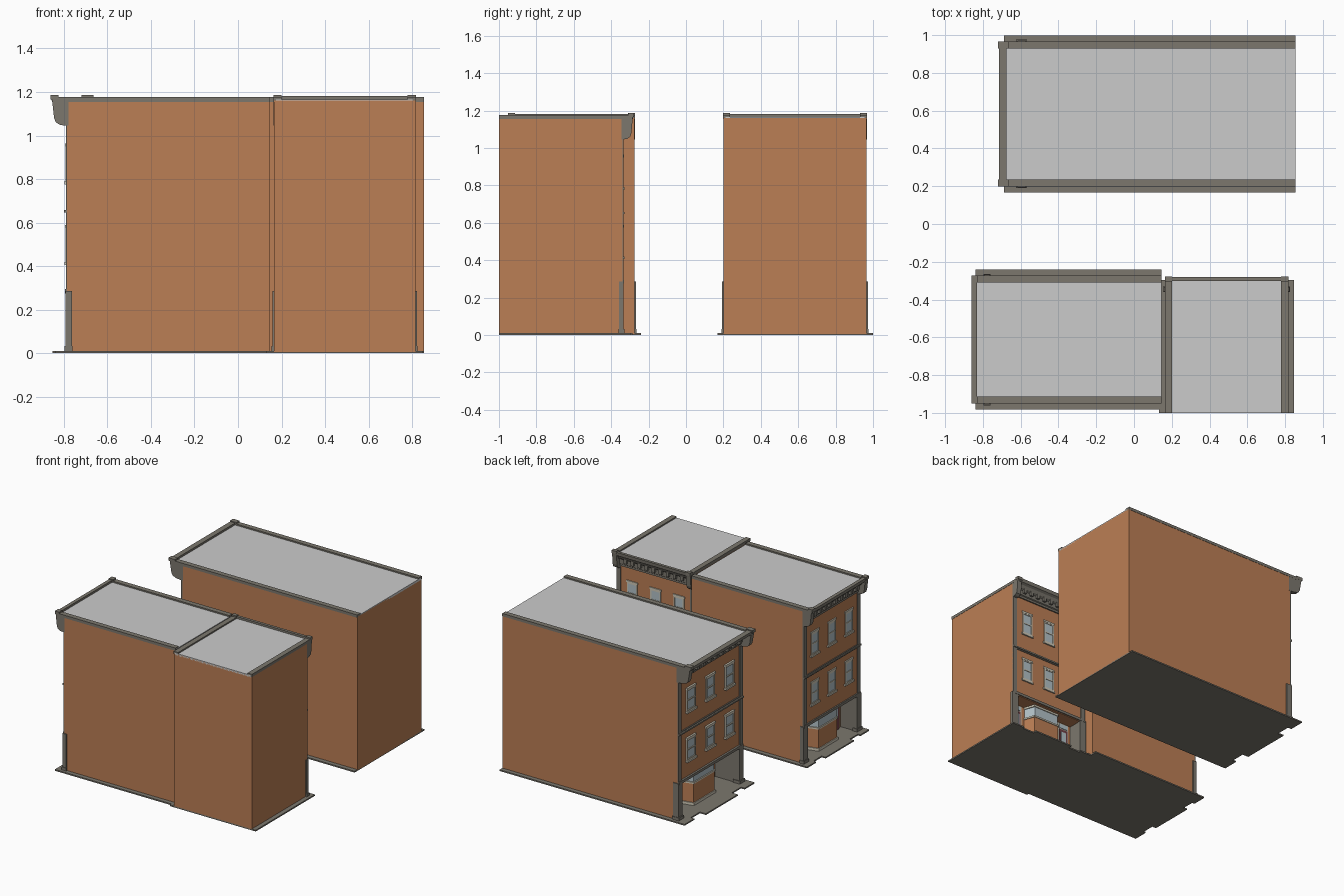
import bpy, bmesh
from math import pi
from mathutils import Matrix

if "Cube" in bpy.data.objects:
    bpy.data.objects.remove(bpy.data.objects["Cube"])


def material(name, rgb):
    m = bpy.data.materials.new(name)
    m.diffuse_color = (*rgb, 1)
    m.use_nodes = True
    m.node_tree.nodes["Principled BSDF"].inputs["Base Color"].default_value = m.diffuse_color
    return m


BRICK = material("brick", (0.50, 0.21, 0.09))
TRIM = material("stone_trim", (0.20, 0.185, 0.155))
ROOF = material("roofing", (0.60, 0.60, 0.60))
FRAME = material("cream_frame", (0.62, 0.58, 0.47))
GLASS = material("glass", (0.45, 0.54, 0.58))
DOOR = material("door_paint", (0.16, 0.05, 0.06))


def prism(bm, pts, axis, a, b):
    """Extrude a profile: (y, z) points along x, or (x, y) points along z."""
    put = (lambda p, t: (t, *p)) if axis == "x" else (lambda p, t: (*p, t))
    lo = [bm.verts.new(put(p, a)) for p in pts]
    hi = [bm.verts.new(put(p, b)) for p in pts]
    faces = [bm.faces.new(lo), bm.faces.new(hi)]
    n = len(pts)
    for i in range(n):
        j = (i + 1) % n
        faces.append(bm.faces.new((lo[i], lo[j], hi[j], hi[i])))
    bmesh.ops.recalc_face_normals(bm, faces=faces)


def box(bm, x0, x1, y0, y1, z0, z1):
    prism(bm, [(x0, y0), (x1, y0), (x1, y1), (x0, y1)], "z", z0, z1)


def building(tag, origin, angle, W, L, s):
    """Local frame: facade on y=0 facing -y, width W, length L, facade relief scaled by s."""
    place = Matrix.Translation((*origin, 0)) @ Matrix.Rotation(angle, 4, "Z")
    h, k = W / 2, W / 0.765
    parts = {}

    def part(name, mat):
        if name not in parts:
            parts[name] = (bmesh.new(), mat)
        return parts[name][0]

    def both(bm, x0, x1, *rest):
        box(bm, x0, x1, *rest)
        box(bm, -x1, -x0, *rest)

    back = 0.13 * s
    # brick body: upper storeys, and ground floor behind the recess
    b = part("brick_walls", BRICK)
    box(b, -h, h, 0, L, 0.27, 1.16)
    box(b, -h, h, back, L, 0.005, 0.27)
    both(b, h - 0.03, h, 0.01, back, 0.005, 0.27)

    # ground slab with stepped front edge
    e = h + 0.033
    half = [(e, L), (e, -.055 * s), (.30 * k, -.055 * s), (.30 * k, -.035 * s),
            (.19 * k, -.035 * s), (.19 * k, -.068 * s)]
    prism(part("ground_slab", TRIM), half + [(-x, y) for x, y in reversed(half)], "z", 0, 0.01)

    # flat roof and side copings
    box(part("flat_roof", ROOF), -h + .01, h - .01, -.05 * s, L, 1.15, 1.166)
    both(part("coping", TRIM), h - .036, h + .002, -.04 * s, L, 1.155, 1.176)

    # cornice: frieze and crown in one profile
    crown = [(.01, 1.06), (-.012, 1.06), (-.012, 1.075), (-.02, 1.08), (-.02, 1.115),
             (-.038, 1.125), (-.05, 1.145), (-.07, 1.155), (-.074, 1.181),
             (-.047, 1.181), (-.047, 1.15), (.01, 1.15)]
    prism(part("cornice", TRIM), [(y * s, z) for y, z in crown], "x", -h + .01, h - .01)
    dent = part("cornice_dentils", TRIM)
    for i in range(9):
        x = (i - 4) * (W - .12) / 9
        box(dent, x - .012, x + .012, -.04 * s, -.015 * s, 1.095, 1.13)

    # scrolled end brackets with caps
    br = part("cornice_brackets", TRIM)
    prof = [(.005, 1.045), (-.03, 1.048), (-.052, 1.06), (-.06, 1.08), (-.07, 1.17), (.005, 1.17)]
    for x0 in (-h - .001, h - .035):
        prism(br, [(y * s, z) for y, z in prof], "x", x0, x0 + .036)
    both(br, h - .036, h + .002, -.076 * s, -.04 * s, 1.165, 1.187)

    # corner strips and storey bands
    both(part("corner_strips", TRIM), h - .035, h, -.006 * s, .004, .28, 1.05)
    band = part("storey_bands", TRIM)
    for z, d, t in ((.275, .010, .02), (.638, .006, .025), (.646, .014, .011)):
        box(band, -h, h, -d * s, .004, z, z + t)

    # ground floor pilasters, plinths and recess linings
    p = part("pilasters", TRIM)
    both(p, h - .045, h + .007, -.008 * s, .022 * s, .03, .285)
    both(p, h - .05, h + .011, -.013 * s, .025 * s, .005, .032)
    both(p, h - .042, h - .028, .01, back, .005, .27)

    # upper windows: frame, two sashes, sill and lintel
    fr, gl = part("window_frames", FRAME), part("window_glass", GLASS)
    st = part("sills_and_lintels", FRAME)
    for col in (-1, 0, 1):
        cx, w = col * .3 * W, .05 * k
        for z0, z1 in ((.42, .575), (.79, .95)):
            zm = (z0 + z1) / 2
            box(gl, cx - w, cx + w, -.003 * s, .002, z0, z1)
            for sx in (-1, 1):
                a, c = sorted((cx + sx * w, cx + sx * (w - .009)))
                box(fr, a, c, -.007 * s, .002, z0, z1)
            for z in (z0, zm - .004, z1 - .009):
                box(fr, cx - w, cx + w, -.007 * s, .002, z, z + .009)
            box(st, cx - w - .008, cx + w + .008, -.013 * s, .002, z0 - .014, z0)
            box(st, cx - w - .005, cx + w + .005, -.009 * s, .002, z1, z1 + .014)

    # shop bay: brick bulkhead, glazing and mouldings with splayed sides
    def bay(name, mat, grow, z0, z1):
        f, r, y = .125 * k + grow, .16 * k + grow, .03 * s - grow
        prism(part(name, mat), [(-f, y), (f, y), (r, back + .005), (-r, back + .005)], "z", z0, z1)

    bay("bay_plinth", FRAME, .006, .008, .03)
    bay("bay_bulkhead", BRICK, 0, .03, .175)
    bay("bay_sill", FRAME, .005, .172, .184)
    bay("bay_glass", GLASS, -.003, .18, .262)
    bay("bay_head", FRAME, .003, .256, .271)

    # pair of recessed doors with casings and transoms
    for sx in (-1, 1):
        cx, w = sx * .25 * k, .042 * k
        box(part("door_casings", FRAME), cx - w - .012, cx + w + .012, back - .006, back + .004, .008, .265)
        box(part("doors", DOOR), cx - w, cx + w, back - .011, back, .01, .215)
        box(part("door_glass", GLASS), cx - w * .6, cx + w * .6, back - .014, back, .10, .195)
        box(part("transoms", GLASS), cx - w, cx + w, back - .010, back, .225, .256)

    for name, (bm, mat) in parts.items():
        me = bpy.data.meshes.new(f"{tag}_{name}")
        bm.to_mesh(me)
        bm.free()
        me.materials.append(mat)
        ob = bpy.data.objects.new(f"{tag}_{name}", me)
        ob.matrix_world = place
        bpy.context.collection.objects.link(ob)


# two shops face the left street, the corner block faces the rear street
building("long_shop", (-.605, .583), -pi / 2, .765, 1.46, 1.5)
building("middle_shop", (-.785, -.612), -pi / 2, .675, .93, 1.0)
building("rear_shop", (.49, -.34), pi, .65, .66, .8)
